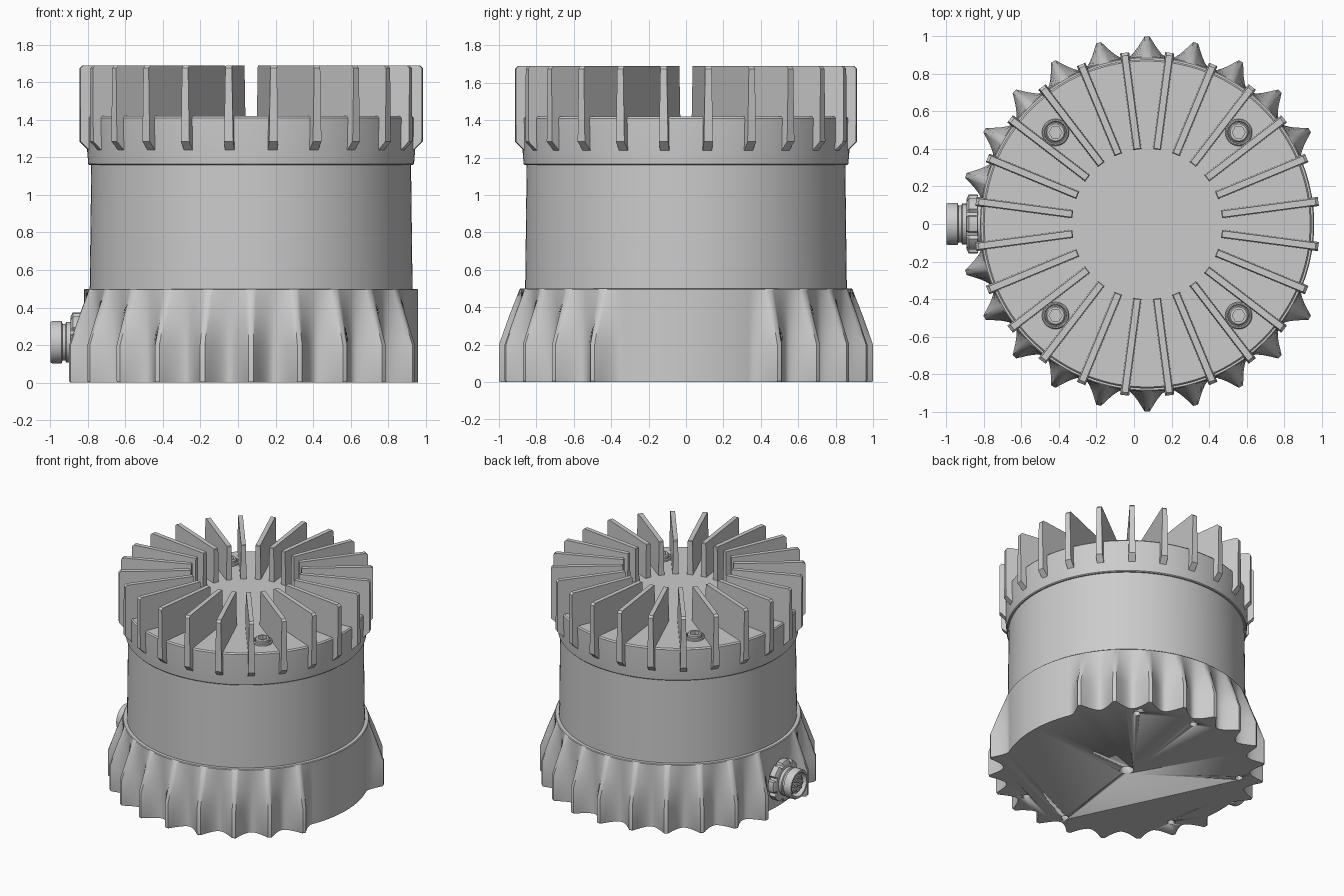
import bpy, bmesh, math
from mathutils import Matrix, Vector

if "Cube" in bpy.data.objects:
    bpy.data.objects.remove(bpy.data.objects["Cube"])

CX = 0.07                                   # main axis offset
AXIS = Matrix.Translation((CX, 0, 0))


def finish(name, bm, mat=AXIS, angle=32, flip=False):
    bmesh.ops.recalc_face_normals(bm, faces=bm.faces)
    if flip:
        bmesh.ops.reverse_faces(bm, faces=bm.faces)
    bm.transform(mat)
    me = bpy.data.meshes.new(name)
    bm.to_mesh(me)
    bm.free()
    ob = bpy.data.objects.new(name, me)
    bpy.context.collection.objects.link(ob)
    bpy.context.view_layer.objects.active = ob
    for o in bpy.context.selected_objects:
        o.select_set(False)
    ob.select_set(True)
    bpy.ops.object.shade_smooth_by_angle(angle=math.radians(angle))
    return ob


def loft(name, rings, n=96, mat=AXIS, caps=True, angle=32, flip=False):
    """Stack of rings (radius or radius function of angle, z)."""
    bm = bmesh.new()
    loops = []
    for r, z in rings:
        loop = []
        for i in range(n):
            a = 2 * math.pi * i / n
            q = r(a) if callable(r) else r
            loop.append(bm.verts.new((q * math.cos(a), q * math.sin(a), z)))
        loops.append(loop)
    for lo, hi in zip(loops, loops[1:]):
        for i in range(n):
            j = (i + 1) % n
            bm.faces.new((lo[i], lo[j], hi[j], hi[i]))
    if caps:
        bm.faces.new(loops[0][::-1])
        bm.faces.new(loops[-1])
    return finish(name, bm, mat, angle, flip)


# scalloped base: teeth every 15 degrees, none at the plain side or connector
TEETH = [k * 15 for k in range(24) if k not in (0, 1, 23, 12)]


def scallop(amount):
    def radius(a):
        d = min(abs((math.degrees(a) - t + 180) % 360 - 180) for t in TEETH)
        s = max(0.0, 1 - max(0.0, d - 0.8) / 6.7)
        return 0.89 + amount * s ** 1.8
    return radius


base = loft("finned_base", [(scallop(0.105), 0.0), (scallop(0.11), 0.008), (scallop(0.11), 0.2),
                            (scallop(0.055), 0.355), (scallop(0.0), 0.495), (0.885, 0.5)], n=480)

# mounting holes in the underside
bm = bmesh.new()
holes = [(0.82, a, 0.027) for a in (55, 86, 148, 207, 263, 292)] + [(0, 0, 0.05)]
for r, a, size in holes:
    a = math.radians(a)
    bmesh.ops.create_cone(bm, cap_ends=True, segments=20, radius1=size, radius2=size, depth=0.14,
                          matrix=Matrix.Translation((r * math.cos(a), r * math.sin(a), 0)))
cutter = finish("hole_cutter", bm)
cutter.hide_render = True
cutter.hide_set(True)
mod = base.modifiers.new("holes", 'BOOLEAN')
mod.operation = 'DIFFERENCE'
mod.solver = 'EXACT'
mod.object = cutter

# thin window band, a single skin facing the inner chamber
loft("window_band", [(0.86, 0.5), (0.852, 1.16)], n=128, caps=False, flip=True)

# heat sink cap
loft("top_cap", [(0.862, 1.16), (0.868, 1.166), (0.874, 1.24), (0.876, 1.41),
                 (0.868, 1.42)], n=128)

# radial cooling fins
PROFILE = [(0.40, 1.41), (0.40, 1.685), (0.405, 1.69), (0.905, 1.69), (0.92, 1.675),
           (0.92, 1.285), (0.87, 1.235), (0.84, 1.235), (0.84, 1.41)]
bm = bmesh.new()
for k in range(24):
    rot = Matrix.Rotation(math.radians(7.5 + 15 * k), 4, 'Z')
    sides = []
    for s in (-1, 1):
        sides.append([bm.verts.new(rot @ Vector((r, s * (0.017 + (1.69 - z) * 0.018), z)))
                      for r, z in PROFILE])
    a, b = sides
    bm.faces.new(a)
    bm.faces.new(b[::-1])
    for i in range(len(a)):
        j = (i + 1) % len(a)
        bm.faces.new((a[i], b[i], b[j], a[j]))
finish("cooling_fins", bm)


# cap screws with hexagonal sockets
def hexagon(a):
    s = math.pi / 3
    return 0.03 / math.cos((a % s) - s / 2)


for k in range(4):
    a = math.radians(45 + 90 * k)
    place = Matrix.Translation((CX + 0.69 * math.cos(a), 0.69 * math.sin(a), 1.42))
    loft(f"screw_seat_{k + 1}", [(0.072, -0.01), (0.072, 0.012), (0.066, 0.018), (0.06, 0.018),
                                 (0.056, 0.004)], n=36, mat=place)
    loft(f"screw_head_{k + 1}", [(0.052, 0.0), (0.052, 0.03), (0.045, 0.038), (hexagon, 0.038),
                                 (hexagon, 0.008)], n=48, mat=place)

# side connector, its axis pointing to -x
PLUG = Matrix.Translation((0, 0, 0.215)) @ Matrix.Rotation(-math.pi / 2, 4, 'Y')


def notched(a):
    return 0.158 if math.cos(8 * a) > -0.55 else 0.138


loft("connector_flange", [(0.12, 0.70), (0.12, 0.83), (0.15, 0.83), (notched, 0.835),
                          (notched, 0.88), (0.135, 0.892), (0.11, 0.892)], n=96, mat=PLUG)
loft("connector_barrel", [(0.108, 0.88), (0.108, 0.915), (0.098, 0.92), (0.098, 0.935),
                          (0.113, 0.94), (0.113, 0.99), (0.107, 1.0), (0.092, 1.0),
                          (0.09, 0.94)], n=48, mat=PLUG)
loft("connector_insert", [(0.074, 0.93), (0.074, 0.975), (0.07, 0.98)], n=36, mat=PLUG)
bm = bmesh.new()
pins = [(0.05, 45 * k) for k in range(8)] + [(0.02, 120 * k) for k in range(3)]
for r, a in pins:
    a = math.radians(a)
    bmesh.ops.create_cone(bm, cap_ends=True, segments=10, radius1=0.01, radius2=0.008, depth=0.03,
                          matrix=Matrix.Translation((r * math.cos(a), r * math.sin(a), 0.98)))
finish("connector_pins", bm, PLUG)
